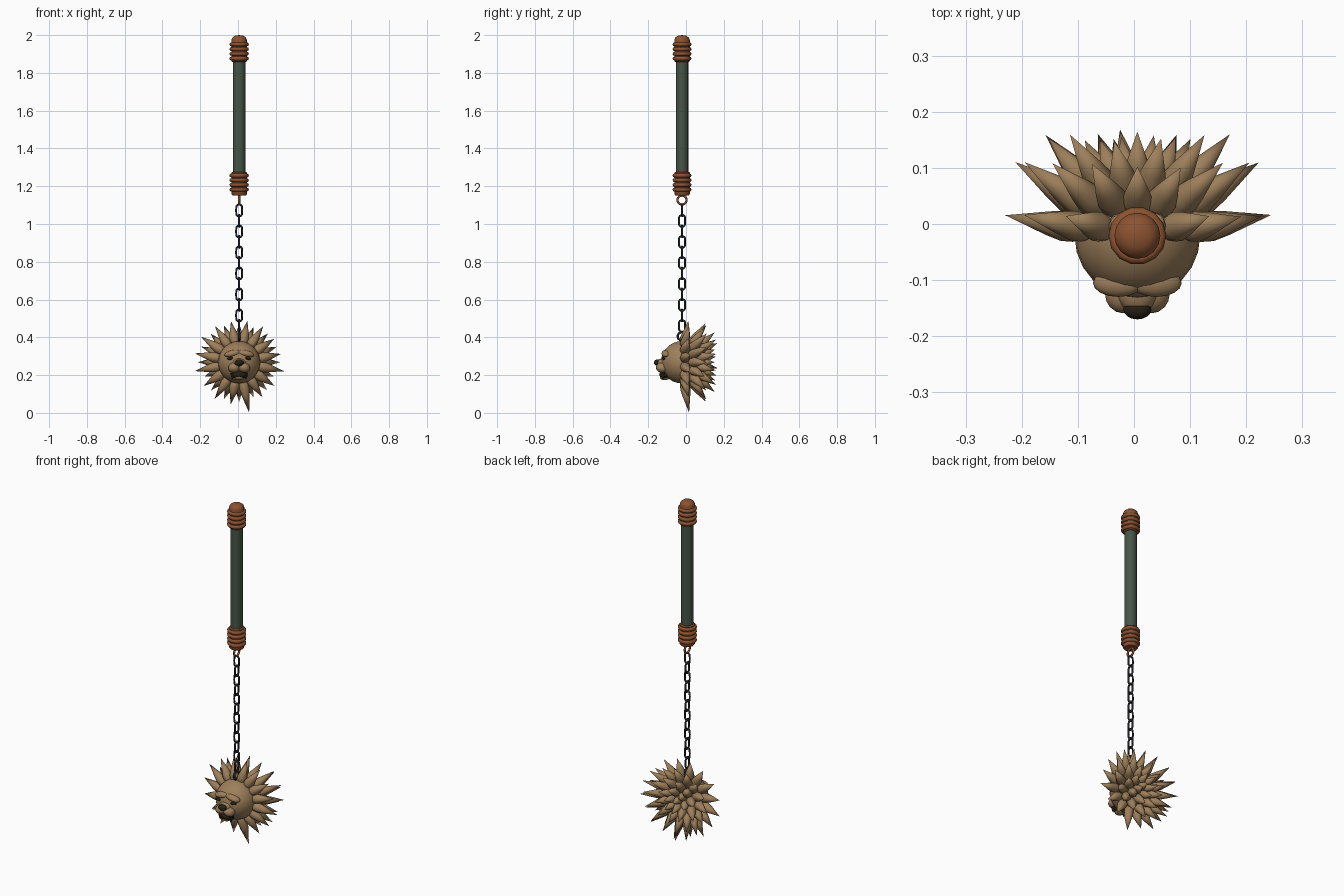
import bpy, bmesh, math, random
from mathutils import Vector, Matrix

if "Cube" in bpy.data.objects:
    bpy.data.objects.remove(bpy.data.objects["Cube"])

random.seed(4)
CX, CY, BALL_Z, BALL_R = 0.006, -0.021, 0.268, 0.112
CENTRE = Vector((CX, CY, BALL_Z))


def material(name, rgb):
    m = bpy.data.materials.new(name)
    m.diffuse_color = (*rgb, 1)
    m.use_nodes = True
    m.node_tree.nodes["Principled BSDF"].inputs["Base Color"].default_value = m.diffuse_color
    return m


TAN = material("tan fur", (0.34, 0.215, 0.105))
LEATHER = material("brown leather", (0.26, 0.085, 0.03))
GREEN = material("dark green grip", (0.06, 0.09, 0.06))
IRON = material("dark iron", (0.02, 0.022, 0.028))
DARK = material("dark features", (0.02, 0.014, 0.007))


def finish(bm, name, mat, angle=50):
    bmesh.ops.recalc_face_normals(bm, faces=bm.faces[:])
    mesh = bpy.data.meshes.new(name)
    bm.to_mesh(mesh)
    bm.free()
    obj = bpy.data.objects.new(name, mesh)
    bpy.context.collection.objects.link(obj)
    mesh.materials.append(mat)
    bpy.ops.object.select_all(action='DESELECT')
    obj.select_set(True)
    bpy.context.view_layer.objects.active = obj
    bpy.ops.object.shade_smooth_by_angle(angle=math.radians(angle))
    return obj


def lathe(bm, profile, segs, matrix):
    """Revolve (radius, height) points about local z; zero radius makes a point."""
    rings = []
    for r, h in profile:
        n = 1 if r == 0 else segs
        rings.append([bm.verts.new(matrix @ Vector((r * math.cos(2 * math.pi * i / segs),
                                                    r * math.sin(2 * math.pi * i / segs), h)))
                      for i in range(n)])
    for a, b in zip(rings, rings[1:]):
        for i in range(segs):
            j = (i + 1) % segs
            loop = [a[i % len(a)], a[j % len(a)], b[j % len(b)], b[i % len(b)]]
            bm.faces.new(list(dict.fromkeys(loop)))
    for ring in (rings[0], rings[-1]):
        if len(ring) > 1:
            bm.faces.new(ring)


def turned(name, profile, segs, mat):
    bm = bmesh.new()
    lathe(bm, profile, segs, Matrix.Translation((CX, CY, 0)))
    return finish(bm, name, mat)


def ring(name, loc, major, minor, mat, rot=(0, 0, 0), stretch=0.0):
    """Torus; stretch lengthens it along world z into a chain link."""
    bpy.ops.mesh.primitive_torus_add(major_radius=major, minor_radius=minor,
                                     major_segments=14, minor_segments=8, rotation=rot)
    obj = bpy.context.object
    bpy.ops.object.transform_apply(rotation=True)
    for v in obj.data.vertices:
        if abs(v.co.z) > 0.002:
            v.co.z += math.copysign(stretch, v.co.z)
    obj.location = loc
    obj.name = name
    obj.data.materials.append(mat)
    bpy.ops.object.shade_smooth_by_angle(angle=math.radians(60))
    return obj


def blob(name, loc, radii, mat, tilt=0.0, segs=16):
    """Ellipsoid placed relative to the ball's axis."""
    bm = bmesh.new()
    m = (Matrix.Translation((CX + loc[0], loc[1], loc[2])) @ Matrix.Rotation(tilt, 4, 'Y')
         @ Matrix.Diagonal((*radii, 1)))
    bmesh.ops.create_uvsphere(bm, u_segments=segs, v_segments=segs // 2 + 2, radius=1, matrix=m)
    return finish(bm, name, mat)


# Handle: grip, end sleeves with wrapped rings, rounded cap
turned("grip", [(0.033, 1.2), (0.033, 1.92)], 16, GREEN)
turned("lower_sleeve", [(0.036, 1.152), (0.041, 1.158), (0.041, 1.272), (0.036, 1.276)], 16, LEATHER)
turned("upper_sleeve", [(0.036, 1.858), (0.041, 1.862), (0.041, 1.966), (0.038, 1.972)], 16, LEATHER)
turned("end_cap", [(0.041, 1.962), (0.041, 1.974), (0.036, 1.987), (0.022, 1.997), (0, 2.0)], 16, LEATHER)
for k in range(4):
    ring("lower_wrap", (CX, CY, 1.182 + 0.025 * k), 0.041, 0.0105, LEATHER)
    ring("upper_wrap", (CX, CY, 1.876 + 0.025 * k), 0.041, 0.0105, LEATHER)

# Chain with an eyelet at each end
SIDE = (0, math.pi / 2, 0)
FACING = (math.pi / 2, 0, 0)
ring("handle_eyelet", (CX, CY, 1.127), 0.024, 0.006, LEATHER, SIDE)
for k in range(12):
    ring("chain_link", (CX, CY, 1.072 - 0.0556 * k), 0.016, 0.0052, IRON,
         SIDE if k % 2 else FACING, 0.0155)
ring("ball_eyelet", (CX, CY, 0.405), 0.023, 0.006, IRON, SIDE)

# Ball
blob("ball", (0, CY, BALL_Z), (BALL_R,) * 3, TAN, segs=24)

# Spikes: count, base angle from the back pole, tip radius, tip depth, phase, thickness
ROWS = [(16, 84, 0.236, 0.036, 0.5, 0.027),
        (16, 64, 0.212, 0.128, 0.0, 0.027),
        (12, 46, 0.165, 0.175, 0.5, 0.027),
        (8, 30, 0.100, 0.182, 0.0, 0.025),
        (4, 13, 0.042, 0.182, 0.5, 0.022)]
bm = bmesh.new()
for row, (count, polar, tip_r, tip_y, phase, thick) in enumerate(ROWS):
    for i in range(count):
        a = 2 * math.pi * (i + phase) / count
        out = Vector((math.cos(a), 0, math.sin(a)))
        p = math.radians(polar)
        base = (out * math.sin(p) + Vector((0, math.cos(p), 0))) * BALL_R * 0.8
        size = random.uniform(0.93, 1.04)
        if row == 0 and i == 12:      # longest spike, at the bottom
            size = 1.157
        tip = out * tip_r * size + Vector((0, tip_y * min(size, 1.04), 0))
        axis = tip - base
        length = axis.length
        m = Matrix.Translation(CENTRE + base) @ axis.to_track_quat('Z', 'Y').to_matrix().to_4x4()
        lathe(bm, [(thick * 0.55, 0), (thick * 0.92, length * 0.16), (thick, length * 0.3),
                   (thick * 0.8, length * 0.48), (0, length)], 8, m)
finish(bm, "spikes", TAN)

# Face: muzzle, nose and jaw
blob("muzzle_bridge", (0, -0.118, 0.263), (0.036, 0.042, 0.026), TAN)
blob("nose", (0, -0.152, 0.266), (0.025, 0.018, 0.017), DARK)
blob("mouth", (0, -0.112, 0.204), (0.042, 0.030, 0.024), DARK)
blob("lower_jaw", (0, -0.112, 0.187), (0.026, 0.027, 0.013), TAN)

# Paired features
for s in (-1, 1):
    blob("muzzle_side", (s * 0.026, -0.125, 0.240), (0.032, 0.034, 0.027), TAN, s * 0.3)
    blob("brow", (s * 0.034, -0.105, 0.314), (0.046, 0.025, 0.018), TAN, s * 0.2)
    blob("eye", (s * 0.044, -0.115, 0.289), (0.020, 0.013, 0.009), DARK, s * 0.1)
    bm = bmesh.new()
    lathe(bm, [(0.009, 0.035), (0.007, 0.015), (0, 0)], 8,
          Matrix.Translation((CX + s * 0.036, -0.122, 0.175)))
    finish(bm, "fang", DARK)
